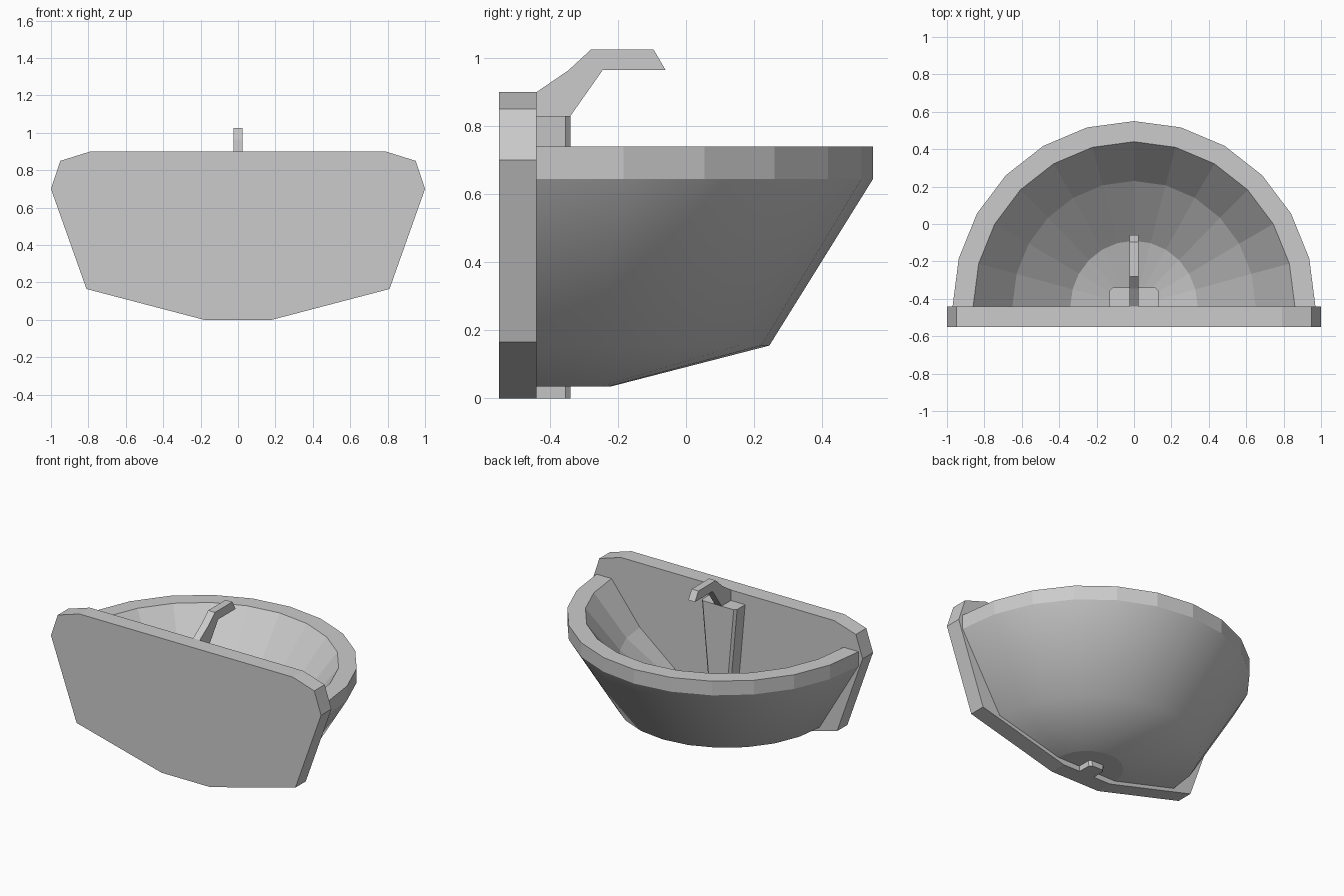
import bpy, bmesh
from math import sin, cos, pi

if "Cube" in bpy.data.objects:
    bpy.data.objects.remove(bpy.data.objects["Cube"])

BACK = -0.44  # plane where the bowl meets the wall plate


def finish(bm, name):
    me = bpy.data.meshes.new(name)
    bm.to_mesh(me)
    bm.free()
    ob = bpy.data.objects.new(name, me)
    bpy.context.collection.objects.link(ob)
    return ob


def prism(name, profile, offset):
    """Extrude a closed 3D outline along an offset."""
    bm = bmesh.new()
    face = bm.faces.new([bm.verts.new(p) for p in profile])
    res = bmesh.ops.extrude_face_region(bm, geom=[face], use_keep_orig=True)
    new = [v for v in res["geom"] if isinstance(v, bmesh.types.BMVert)]
    bmesh.ops.translate(bm, verts=new, vec=offset)
    bmesh.ops.recalc_face_normals(bm, faces=bm.faces)
    return finish(bm, name)


# Wall plate: mirrored half outline
half = [(0.18, 0), (0.81, 0.165), (1.0, 0.7), (0.95, 0.85), (0.79, 0.9)]
outline = half + [(-x, z) for x, z in reversed(half)]
prism("wall_plate", [(x, -0.55, z) for x, z in outline], (0, -0.55 * -1 + BACK, 0))

# Basin: half revolve of (x radius, y radius, z), outside first, then inside
rings = [(0, 0, 0.035), (0.22, 0.22, 0.035), (0.68, 0.685, 0.155),
         (0.97, 0.99, 0.645), (0.97, 0.99, 0.74), (0.86, 0.88, 0.74),
         (0.65, 0.67, 0.47), (0.34, 0.35, 0.22), (0, 0, 0.12)]
SEG = 12
bm = bmesh.new()
grid = [[bm.verts.new((rx * cos(pi * j / SEG), BACK + ry * sin(pi * j / SEG), z))
         for j in range(SEG + 1)] for rx, ry, z in rings]
for i in range(len(rings) - 1):
    for j in range(SEG):
        f = bm.faces.new((grid[i][j], grid[i][j + 1], grid[i + 1][j + 1], grid[i + 1][j]))
        f.smooth = i in (1, 2)  # only the outer shell is smooth
for i in (1, 3):
    for a, b in zip(grid[i], grid[i][1:]):
        bm.edges.get((a, b)).smooth = False
bmesh.ops.remove_doubles(bm, verts=bm.verts, dist=0.0001)
finish(bm, "basin")

# Tapered tap column with chamfered front corners
bm = bmesh.new()
levels = []
for w, z in ((0.055, 0), (0.13, 0.83)):
    pts = [(-w, BACK), (w, BACK), (w, -0.355), (w - 0.015, -0.34),
           (-w + 0.015, -0.34), (-w, -0.355)]
    levels.append([bm.verts.new((x, y, z)) for x, y in pts])
low, top = levels
bm.faces.new(low[::-1])
bm.faces.new(top)
for k in range(6):
    n = (k + 1) % 6
    bm.faces.new((low[k], low[n], top[n], top[k]))
finish(bm, "tap_column")

# Spout
spout = [(BACK, 0.83), (-0.34, 0.83), (-0.245, 0.965), (-0.06, 0.965),
         (-0.095, 1.025), (-0.28, 1.025), (-0.345, 0.965), (BACK, 0.9)]
prism("spout", [(-0.025, y, z) for y, z in spout], (0.05, 0, 0))
